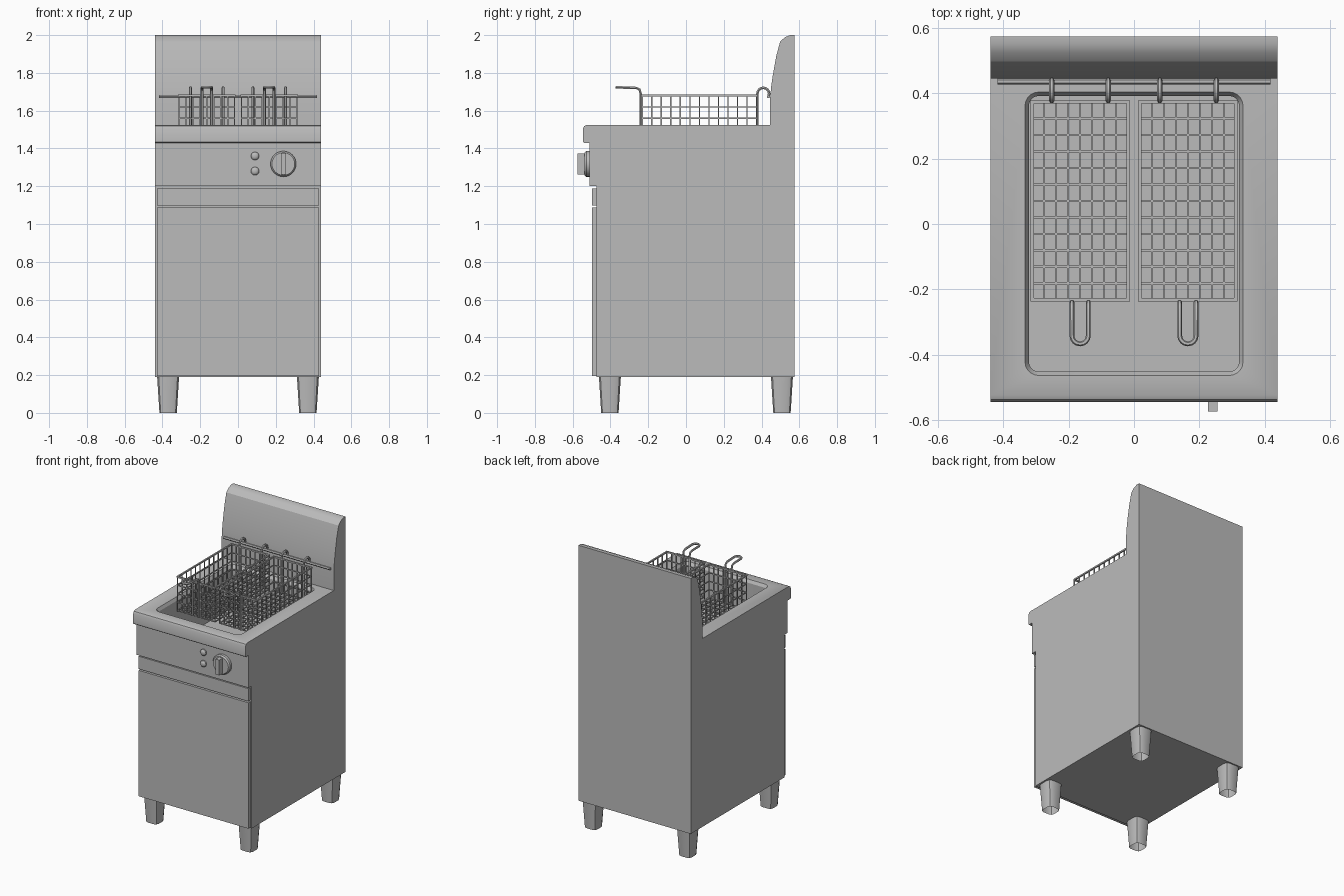
import bpy, bmesh, math
from mathutils import Vector, Matrix

cube = bpy.data.objects.get("Cube")
if cube:
    bpy.data.objects.remove(cube, do_unlink=True)

steel = bpy.data.materials.new("brushed_steel")
steel.use_nodes = True
GREY = (0.5, 0.5, 0.5, 1)
steel.diffuse_color = GREY
steel.node_tree.nodes["Principled BSDF"].inputs["Base Color"].default_value = GREY


def activate(ob):
    bpy.ops.object.select_all(action='DESELECT')
    ob.select_set(True)
    bpy.context.view_layer.objects.active = ob


def finish(name, bm, smooth=None):
    """Turn a bmesh into a named object."""
    bmesh.ops.recalc_face_normals(bm, faces=bm.faces)
    mesh = bpy.data.meshes.new(name)
    bm.to_mesh(mesh)
    bm.free()
    mesh.materials.append(steel)
    ob = bpy.data.objects.new(name, mesh)
    bpy.context.collection.objects.link(ob)
    if smooth:
        activate(ob)
        bpy.ops.object.shade_smooth_by_angle(angle=math.radians(smooth))
    return ob


def add_box(bm, lo, hi):
    lo, hi = Vector(lo), Vector(hi)
    m = Matrix.Translation((lo + hi) / 2) @ Matrix.Diagonal((*(hi - lo), 1))
    bmesh.ops.create_cube(bm, size=1, matrix=m)


def box(name, lo, hi):
    bm = bmesh.new()
    add_box(bm, lo, hi)
    return finish(name, bm)


def loft(name, rings, cap_start=True, cap_end=True, smooth=None):
    """Skin a stack of equal-length point rings."""
    bm = bmesh.new()
    loops = [[bm.verts.new(p) for p in ring] for ring in rings]
    n = len(loops[0])
    for a, b in zip(loops, loops[1:]):
        for i in range(n):
            bm.faces.new((a[i], a[(i + 1) % n], b[(i + 1) % n], b[i]))
    if cap_start:
        bm.faces.new(loops[0])
    if cap_end:
        bm.faces.new(loops[-1])
    return finish(name, bm, smooth)


def rounded_ring(hx, hy, r, z, cx=0, cy=0, steps=5):
    pts = []
    for k, (sx, sy) in enumerate([(1, 1), (-1, 1), (-1, -1), (1, -1)]):
        for i in range(steps + 1):
            a = math.pi / 2 * (k + i / steps)
            pts.append((cx + sx * (hx - r) + r * math.cos(a),
                        cy + sy * (hy - r) + r * math.sin(a), z))
    return pts


def wire(name, points, radius):
    """Round bar following a path."""
    cu = bpy.data.curves.new(name, 'CURVE')
    cu.dimensions = '3D'
    cu.bevel_depth = radius
    cu.bevel_resolution = 1
    cu.use_fill_caps = True
    sp = cu.splines.new('POLY')
    sp.points.add(len(points) - 1)
    for p, co in zip(sp.points, points):
        p.co = (*co, 1)
    cu.materials.append(steel)
    ob = bpy.data.objects.new(name, cu)
    bpy.context.collection.objects.link(ob)
    activate(ob)
    bpy.ops.object.convert(target='MESH')
    bpy.ops.object.shade_smooth_by_angle(angle=math.radians(50))
    return ob


def turned(name, x, z, profile, segments=24):
    """Round part on the front panel; profile is (radius, y) pairs."""
    rings = [[(x + r * math.cos(2 * math.pi * i / segments), y,
               z + r * math.sin(2 * math.pi * i / segments))
              for i in range(segments)] for r, y in profile]
    return loft(name, rings, smooth=35)


# Cabinet with rolled front lip and curved backsplash, extruded across x
W = 0.44
profile = [(-.475, .19), (.575, .19), (.575, 2), (.553, 2), (.525, 1.99), (.498, 1.965),
           (.478, 1.89), (.46, 1.79), (.45, 1.72), (.445, 1.66), (.445, 1.525),
           (-.525, 1.525), (-.538, 1.519), (-.545, 1.505), (-.545, 1.435),
           (-.54, 1.43), (-.51, 1.43), (-.51, 1.2), (-.475, 1.2)]
cabinet = loft("cabinet", [[(x, y, z) for y, z in profile] for x in (-W, W)])

# Oil tank sunk into the deck
tank = loft("tank_cutter", [rounded_ring(.322 + d, .422 + d, .03 + d, z, cy=-.03)
                            for d, z in ((0, 1.22), (0, 1.505), (.012, 1.525), (.012, 1.56))])
tank.hide_render = True
cut = cabinet.modifiers.new("tank", 'BOOLEAN')
cut.operation = 'DIFFERENCE'
cut.solver = 'EXACT'
cut.object = tank
activate(cabinet)
bpy.ops.object.modifier_apply(modifier="tank")
bpy.data.objects.remove(tank, do_unlink=True)
activate(cabinet)
bpy.ops.object.shade_smooth_by_angle(angle=math.radians(30))

# Door and its grip strip
box("door", (-.43, -.498, .195), (.43, -.475, 1.087))
box("door_grip", (-.43, -.498, 1.097), (.43, -.475, 1.187))

# Tapered hollow legs
for side, x in (("left", .37), ("right", -.37)):
    for end, y in (("front", -.403), ("back", .508)):
        loft(f"{end}_{side}_leg",
             [rounded_ring(h, h, h * .5, z, x, y, steps=2) for h, z in ((.058, .19), (.046, 0))],
             cap_end=False, smooth=25)

# Control knob and indicator lamps
turned("knob_base", .24, 1.318, [(.068, -.51), (.068, -.528), (.06, -.537)], 32)
box("knob_grip", (.227, -.575, 1.263), (.255, -.53, 1.372))
for name, z in (("upper_lamp", 1.36), ("lower_lamp", 1.28)):
    turned(name, .09, z, [(.022, -.51), (.022, -.52), (.016, -.527), (.008, -.53)], 16)

# Hanging rail
wire("basket_rail", [(-.418, .437, 1.675), (.418, .437, 1.675)], .009)

# Wire baskets with handles and rear hooks
Y0, Y1, Z0, Z1 = -.232, .374, 1.44, 1.68
NX, NY, NZ = 8, 12, 4
R = .0032


def bar(bm, a, b, r=R):
    add_box(bm, [min(p, q) - r for p, q in zip(a, b)], [max(p, q) + r for p, q in zip(a, b)])


for side, s in (("left", 1), ("right", -1)):
    xa, xb = sorted((s * .018, s * .312))
    xs = [xa + (xb - xa) * i / NX for i in range(NX + 1)]
    ys = [Y0 + (Y1 - Y0) * i / NY for i in range(NY + 1)]
    zs = [Z0 + (Z1 - Z0) * i / NZ for i in range(NZ + 1)]
    bm = bmesh.new()
    for x in xs:
        bar(bm, (x, Y0, Z0), (x, Y1, Z0))
        for y in (Y0, Y1):
            bar(bm, (x, y, Z0), (x, y, Z1))
    for y in ys:
        bar(bm, (xa, y, Z0), (xb, y, Z0))
        for x in (xa, xb):
            bar(bm, (x, y, Z0), (x, y, Z1))
    for z in zs:
        r = .005 if z == zs[-1] else R
        for y in (Y0, Y1):
            bar(bm, (xa, y, z), (xb, y, z), r)
        for x in (xa, xb):
            bar(bm, (x, Y0, z), (x, Y1, z), r)
    finish(f"{side}_basket", bm)

    # U-shaped handle rising from the basket front
    cx, h = s * .165, .025
    leg = [(Y0 - .008, Z0), (Y0 - .008, 1.69), (-.246, 1.712), (-.262, 1.72)]
    arc = [(cx - h * math.cos(math.pi * i / 8), -.342 - h * math.sin(math.pi * i / 8), 1.723)
           for i in range(9)]
    wire(f"{side}_handle", [(cx - h, y, z) for y, z in leg] + arc
         + [(cx + h, y, z) for y, z in reversed(leg)], .0075)

    # Hooks curling over the rail
    for tag, hx in (("inner", .079), ("outer", .252)):
        curl = [(.409 - .031 * math.cos(math.pi * i / 8), 1.69 + .031 * math.sin(math.pi * i / 8))
                for i in range(9)]
        path = [(.378, Z0)] + curl + [(.436, 1.668)]
        wire(f"{side}_{tag}_hook", [(s * hx, y, z) for y, z in path], .008)
